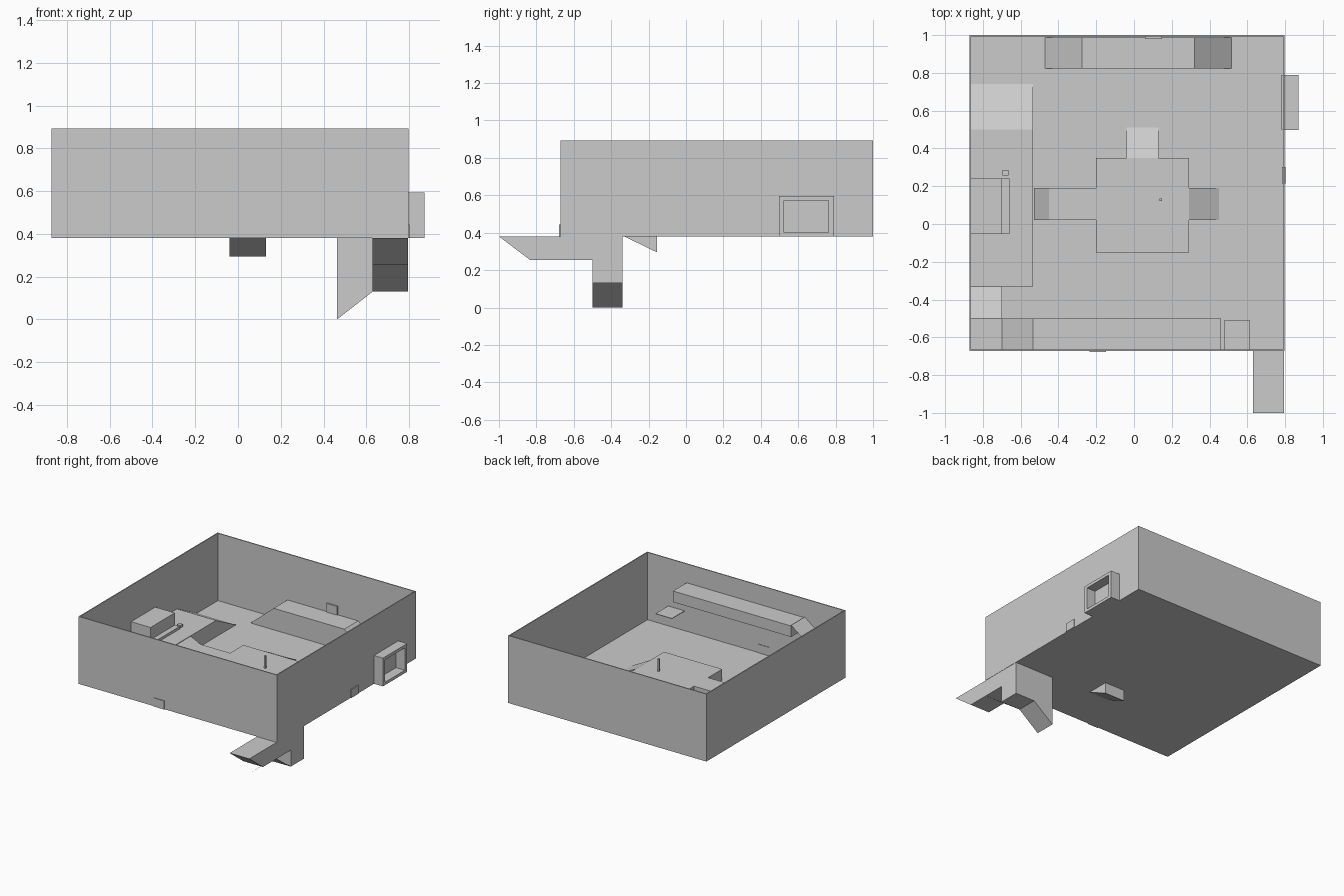
import bpy

if "Cube" in bpy.data.objects:
    bpy.data.objects.remove(bpy.data.objects["Cube"])

FLOOR = 0.38     # floor level
RISE = 0.125     # height of one storey step
DECK = 0.465     # central platform level


def make(name, verts, faces):
    mesh = bpy.data.meshes.new(name)
    mesh.from_pydata(verts, [], faces)
    mesh.update()
    obj = bpy.data.objects.new(name, mesh)
    bpy.context.collection.objects.link(obj)
    return obj


def place(axis, u, v, a):
    # profile axes: 'x' -> (y, z), 'y' -> (x, z), 'z' -> (x, y)
    return {'x': (a, u, v), 'y': (u, a, v), 'z': (u, v, a)}[axis]


def fix_normals(obj):
    import bmesh
    bm = bmesh.new()
    bm.from_mesh(obj.data)
    bmesh.ops.recalc_face_normals(bm, faces=bm.faces)
    bm.to_mesh(obj.data)
    bm.free()
    return obj


def prism(name, axis, profile, a0, a1):
    n = len(profile)
    verts = [place(axis, u, v, a) for a in (a0, a1) for u, v in profile]
    faces = [list(range(n)), list(range(n, 2 * n))]
    faces += [(i, (i + 1) % n, (i + 1) % n + n, i + n) for i in range(n)]
    return fix_normals(make(name, verts, faces))


def rect(u0, u1, v0, v1):
    return [(u0, v0), (u1, v0), (u1, v1), (u0, v1)]


def box(name, x0, x1, y0, y1, z0, z1):
    return prism(name, 'z', rect(x0, x1, y0, y1), z0, z1)


def ring(name, axis, outer, inner, a0, a1):
    loops = [(outer, a0), (outer, a1), (inner, a1), (inner, a0)]
    verts = [place(axis, u, v, a) for r, a in loops for u, v in rect(*r)]
    faces = [(k * 4 + i, k * 4 + (i + 1) % 4,
              (k + 1) % 4 * 4 + (i + 1) % 4, (k + 1) % 4 * 4 + i)
             for k in range(4) for i in range(4)]
    return fix_normals(make(name, verts, faces))


def sheet(name, *pts):
    return make(name, pts, [list(range(len(pts)))])


# room shell
sheet("floor", *[(x, y, FLOOR) for x, y in rect(-0.87, 0.795, -0.67, 1.0)])
ring("room_walls", 'z', (-0.872, 0.797, -0.672, 1.0),
     (-0.864, 0.789, -0.664, 0.992), FLOOR, 0.893)

# window frame outside the right wall
ring("window_frame", 'x', (0.498, 0.79, FLOOR, 0.595),
     (0.525, 0.762, 0.402, 0.572), 0.78, 0.872)

# central platform with ramps
box("central_platform", -0.20, 0.29, -0.15, 0.35, FLOOR, DECK)
prism("east_ramp", 'y', [(0.29, FLOOR), (0.45, FLOOR), (0.29, DECK)], 0.02, 0.19)
prism("north_ramp", 'x', [(0.35, FLOOR), (0.51, FLOOR), (0.35, DECK)], -0.04, 0.13)
prism("south_wedge_below", 'x', [(-0.155, FLOOR), (-0.33, FLOOR), (-0.155, 0.295)],
      -0.04, 0.13)
prism("west_bridge", 'y', [(-0.53, FLOOR), (-0.20, FLOOR), (-0.20, DECK),
                           (-0.45, DECK), (-0.53, FLOOR + RISE)], 0.02, 0.19)
box("centre_post", 0.134, 0.147, 0.122, 0.135, DECK, 0.56)

# raised ledge along the left wall, with a ramp at its back end
L1, L2, L3 = (FLOOR + RISE * i for i in (1, 2, 3))
prism("left_ledge", 'x', [(-0.33, FLOOR), (0.74, FLOOR), (0.50, L1), (-0.33, L1)],
      -0.866, -0.535)

# stairway in the front left corner up to the front walkway
sheet("ledge_ramp", (-0.866, -0.33, L1), (-0.70, -0.33, L1),
      (-0.70, -0.50, L2), (-0.866, -0.50, L2))
box("corner_landing", -0.866, -0.70, -0.666, -0.50, FLOOR, L2)
sheet("walkway_ramp", (-0.70, -0.666, L2), (-0.535, -0.666, L3),
      (-0.535, -0.50, L3), (-0.70, -0.50, L2))
box("front_walkway", -0.535, 0.46, -0.666, -0.50, 0.665, L3 - 0.006)
box("floating_pad", 0.477, 0.615, -0.666, -0.512, 0.527, 0.531)

# console on the left ledge
box("console", -0.865, -0.70, -0.052, 0.24, L1, 0.618)
box("console_shelf", -0.70, -0.66, -0.052, 0.24, L1, 0.525)
box("console_button", -0.695, -0.664, 0.256, 0.285, L1, 0.525)

# sloped bench against the back wall
prism("back_bench", 'y', [(-0.47, FLOOR), (0.515, FLOOR), (0.32, 0.544), (-0.275, 0.544)],
      0.822, 0.988)

# small wall panels
box("front_panel", -0.235, -0.148, -0.678, -0.66, FLOOR, 0.445)
box("right_panel", 0.783, 0.803, 0.215, 0.302, FLOOR, 0.445)
box("back_panel", 0.058, 0.147, 0.98, 0.994, 0.544, 0.61)

# inverted stairway hanging below the front right corner
D1, D2 = FLOOR - RISE, FLOOR - 2 * RISE
prism("hanging_ledge", 'x', [(-1.0, FLOOR), (-0.50, FLOOR), (-0.50, D1), (-0.835, D1)],
      0.63, 0.795)
sheet("hanging_ramp", (0.63, -0.67, D1), (0.795, -0.67, D1),
      (0.795, -0.50, D2), (0.63, -0.50, D2))
box("hanging_landing", 0.63, 0.795, -0.50, -0.34, D2, FLOOR)
sheet("hanging_end_ramp", (0.63, -0.50, D2), (0.63, -0.34, D2),
      (0.463, -0.34, 0.0), (0.463, -0.50, 0.0))
sheet("hanging_side_wall", (0.63, -0.34, FLOOR), (0.463, -0.34, FLOOR),
      (0.463, -0.34, 0.0), (0.63, -0.34, D2))
